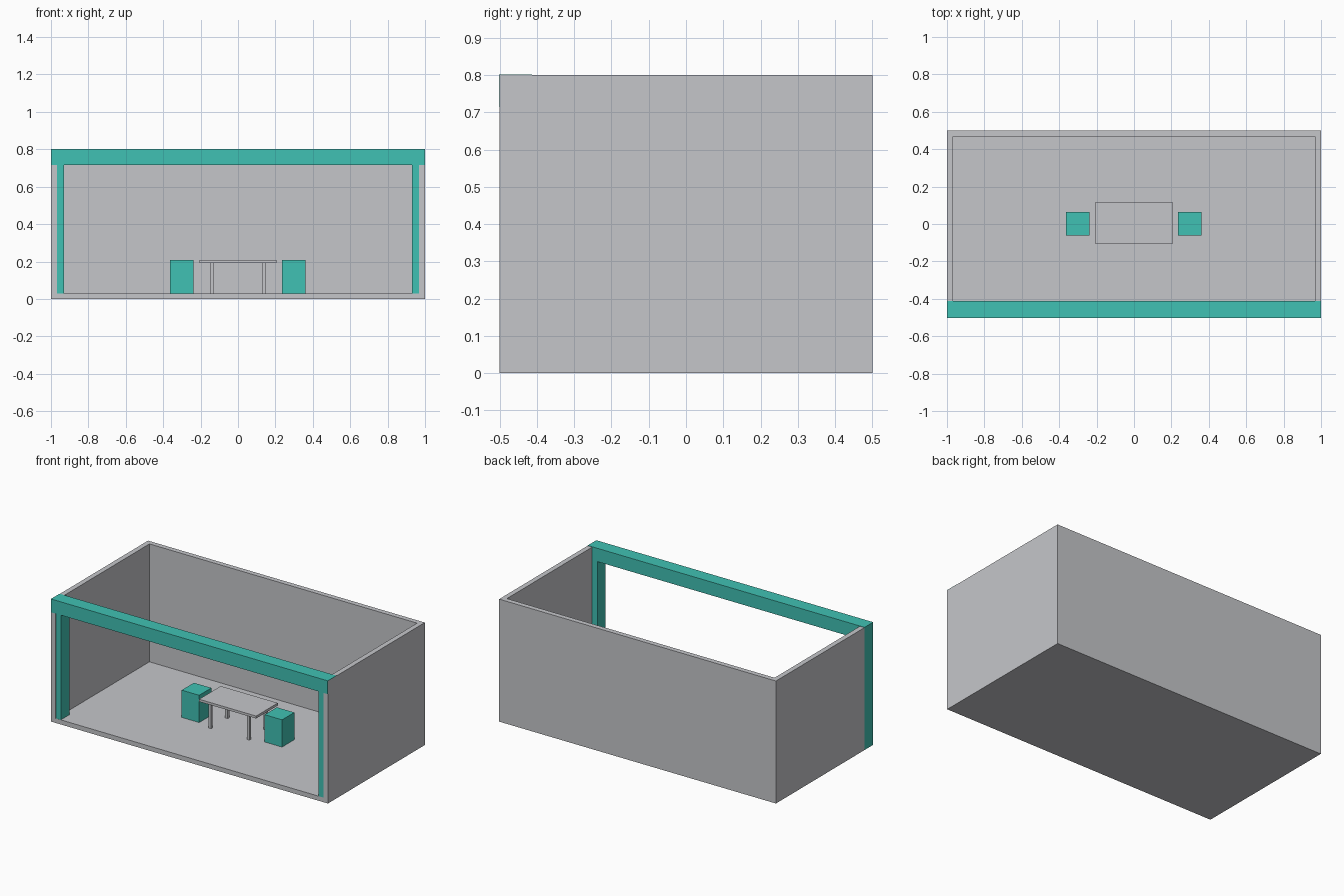
import bpy
import bmesh

if "Cube" in bpy.data.objects:
    bpy.data.objects.remove(bpy.data.objects["Cube"])


def material(name, rgb):
    m = bpy.data.materials.new(name)
    m.diffuse_color = (*rgb, 1)
    m.use_nodes = True
    m.node_tree.nodes["Principled BSDF"].inputs["Base Color"].default_value = m.diffuse_color
    return m


GREY = material("light_grey", (0.558, 0.565, 0.591))
TEAL = material("teal", (0.051, 0.533, 0.451))


def add_object(name, bm, mat):
    mesh = bpy.data.meshes.new(name)
    bm.to_mesh(mesh)
    bm.free()
    mesh.materials.append(mat)
    obj = bpy.data.objects.new(name, mesh)
    bpy.context.collection.objects.link(obj)
    return obj


def box(name, x, y, z, mat):
    """Box from (min, max) ranges along each axis."""
    bm = bmesh.new()
    bmesh.ops.create_cube(bm, size=1)
    for v in bm.verts:
        for i, (lo, hi) in enumerate((x, y, z)):
            v.co[i] = hi if v.co[i] > 0 else lo
    return add_object(name, bm, mat)


# Room shell: U-shaped walls extruded from a plan outline, on a floor slab
W, D, H, T = 1.0, 0.5, 0.8, 0.033
outline = [(-W, -D), (-W + T, -D), (-W + T, D - T), (W - T, D - T),
           (W - T, -D), (W, -D), (W, D), (-W, D)]
bm = bmesh.new()
base = bm.faces.new([bm.verts.new((x, y, 0)) for x, y in outline])
top = bmesh.ops.extrude_face_region(bm, geom=[base])["geom"]
bmesh.ops.translate(bm, vec=(0, 0, H),
                    verts=[g for g in top if isinstance(g, bmesh.types.BMVert)])
bmesh.ops.recalc_face_normals(bm, faces=bm.faces)
add_object("walls", bm, GREY)
box("floor", (-W + T, W - T), (-D, D - T), (0, 0.03), GREY)

# Front frame: corner posts nearly flush with the walls, and a header beam
box("left_post", (-W - 0.0005, -0.93), (-D + 0.0005, -0.413), (0.0005, 0.72), TEAL)
box("right_post", (0.93, W - 0.0005), (-D + 0.0005, -0.413), (0.0005, 0.72), TEAL)
box("header_beam", (-W - 0.0005, W - 0.0005), (-D - 0.002, -0.413), (0.715, H + 0.002), TEAL)

# Table
box("table_top", (-0.207, 0.205), (-0.106, 0.118), (0.192, 0.208), GREY)
for side, x in (("left", -0.14), ("right", 0.138)):
    for end, y in (("front", -0.083), ("back", 0.09)):
        box(f"{end}_{side}_table_leg", (x - 0.009, x + 0.009),
            (y - 0.009, y + 0.009), (0.03, 0.192), GREY)

# Block seats at both ends of the table
for side, x in (("left", -0.301), ("right", 0.298)):
    box(f"{side}_seat", (x - 0.063, x + 0.063), (-0.061, 0.065), (0.03, 0.208), TEAL)
